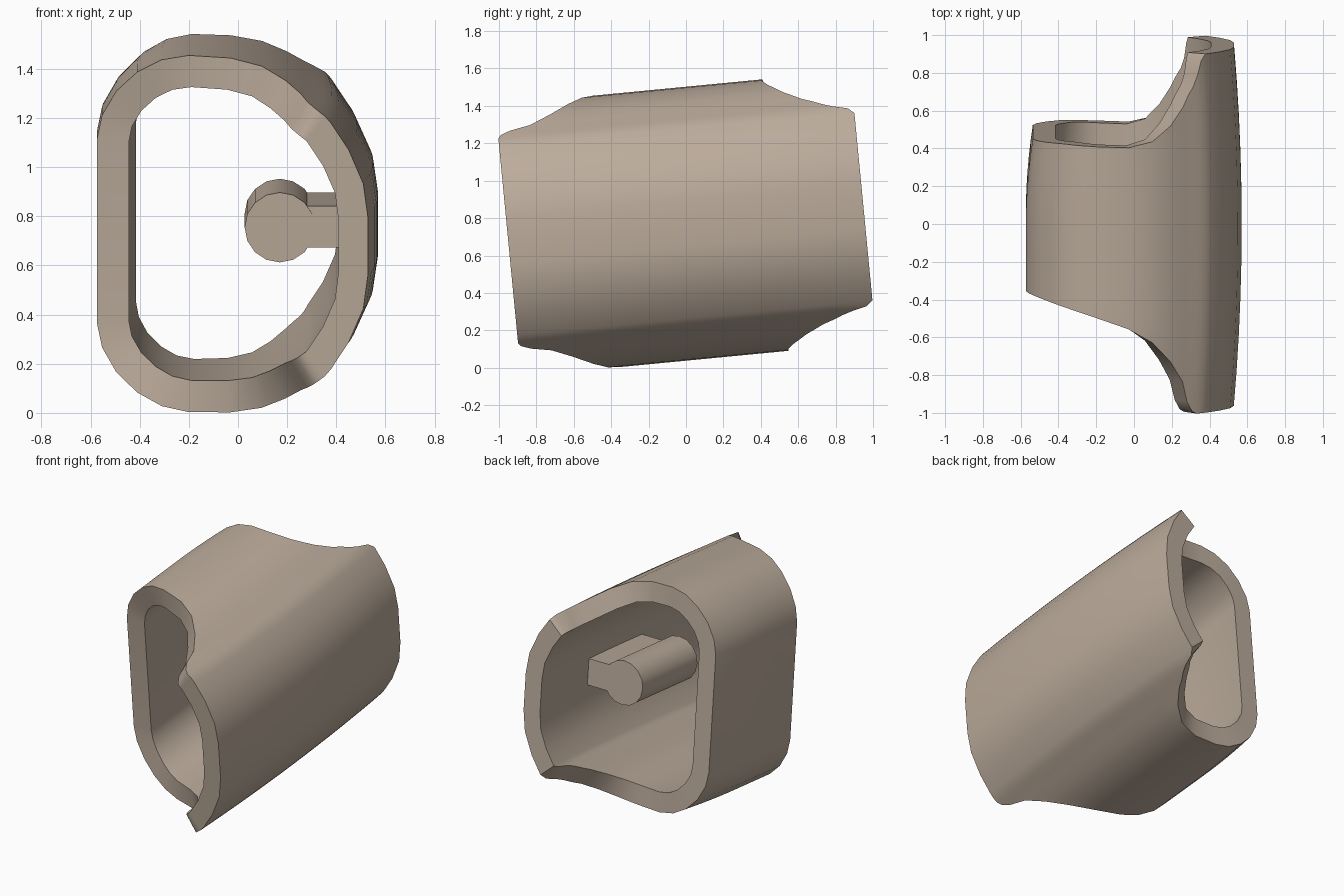
import bpy, bmesh, math
from mathutils import Vector, Matrix

if "Cube" in bpy.data.objects:
    bpy.data.objects.remove(bpy.data.objects["Cube"])

TILT = Matrix.Translation((0, 0, 0.77)) @ Matrix.Rotation(0.096, 4, 'X')
WALL = 0.13
STEPS = 10

# Upper half of the sleeve outline: x, z, front end y, back end y
HALF = [
    (-.573, .38, -.32, .49), (-.553, .475, -.325, .49), (-.495, .575, -.34, .49),
    (-.41, .655, -.365, .49), (-.31, .708, -.395, .485), (-.2, .729, -.43, .48),
    (-.03, .724, -.49, .475), (.1, .698, -.565, .505), (.2, .65, -.67, .585),
    (.27, .605, -.78, .68), (.30, .585, -.89, .74), (.33, .567, -.94, .785),
    (.355, .55, -.955, .84), (.382, .531, -.955, .92), (.408, .503, -.955, .953),
    (.485, .395, -.955, .953), (.55, .255, -.955, .953), (.57, .12, -.955, .953),
]
OUTLINE = HALF + [(x, -z, f, b) for x, z, f, b in reversed(HALF)]

tan = bpy.data.materials.new("tan")
tan.diffuse_color = (0.50, 0.41, 0.33, 1)
tan.use_nodes = True
tan.node_tree.nodes["Principled BSDF"].inputs["Base Color"].default_value = tan.diffuse_color


def add_object(name, bm):
    bmesh.ops.recalc_face_normals(bm, faces=bm.faces[:])
    mesh = bpy.data.meshes.new(name)
    bm.to_mesh(mesh)
    bm.free()
    mesh.materials.append(tan)
    ob = bpy.data.objects.new(name, mesh)
    bpy.context.collection.objects.link(ob)
    ob.matrix_world = TILT
    bpy.ops.object.select_all(action='DESELECT')
    ob.select_set(True)
    bpy.context.view_layer.objects.active = ob
    bpy.ops.object.shade_smooth_by_angle(angle=math.radians(45))
    return ob


def bulge(x, y):
    # Sides draw in slightly toward the open ends
    return x * (1 - .08 * y * y) if x > 0 else x * (1 - .27 * max(y, 0) ** 2)


# Sleeve: each outline point becomes a closed loop (outer wall out, inner wall back)
bm = bmesh.new()
loops = []
n = len(OUTLINE)
for i, (x, z, front, back) in enumerate(OUTLINE):
    p, q = OUTLINE[i - 1], OUTLINE[(i + 1) % n]
    here = Vector((x, z))
    t = (here - Vector(p[:2])).normalized() + (Vector(q[:2]) - here).normalized()
    t.normalize()
    inner = here + Vector((t.y, -t.x)) * WALL
    ys = [front + (back - front) * k / STEPS for k in range(STEPS + 1)]
    pts = [(bulge(x, y), y, z) for y in ys]
    pts += [(bulge(inner.x, y), y, inner.y) for y in reversed(ys)]
    loops.append([bm.verts.new(v) for v in pts])
for i in range(n):
    a, b = loops[i], loops[(i + 1) % n]
    for k in range(len(a)):
        m = (k + 1) % len(a)
        bm.faces.new((a[k], a[m], b[m], b[k]))
add_object("sleeve", bm)

# Round peg inside the sleeve
bm = bmesh.new()
bmesh.ops.create_cone(bm, cap_ends=True, segments=16, radius1=.143, radius2=.143, depth=.58,
                      matrix=Matrix.Translation((.17, .13, 0)) @ Matrix.Rotation(math.pi / 2, 4, 'X'))
add_object("peg", bm)

# Rib joining the peg to the right wall
bm = bmesh.new()
bmesh.ops.create_cube(bm, size=1, matrix=Matrix.Translation((.345, .13, .002))
                      @ Matrix.Diagonal((.21, .57, .17, 1)))
add_object("peg_rib", bm)
